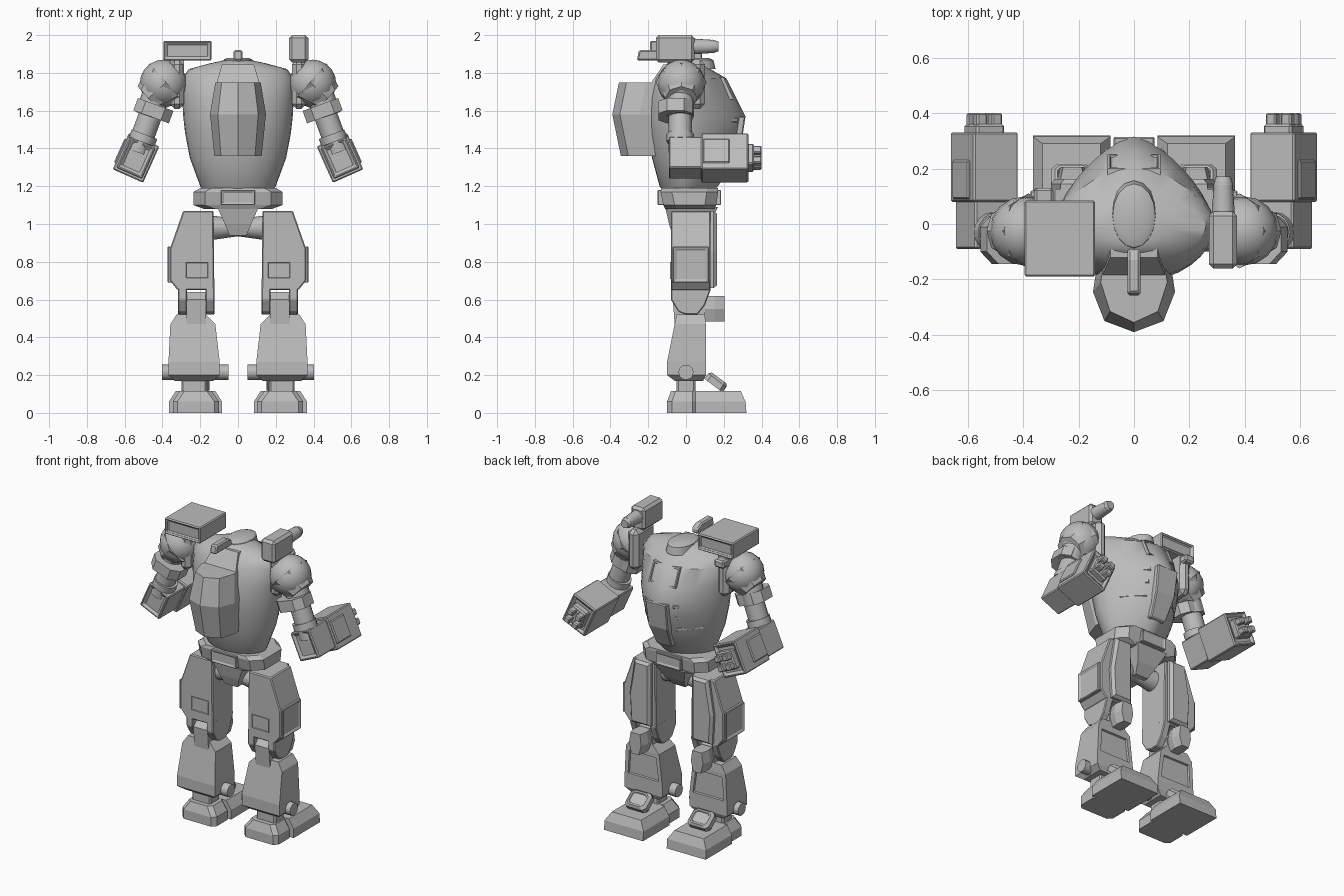
import bpy, bmesh, math
from mathutils import Vector, Matrix

cube = bpy.data.objects.get("Cube")
if cube:
    bpy.data.objects.remove(cube, do_unlink=True)

grey = bpy.data.materials.new("plain_grey")
grey.use_nodes = True
grey.diffuse_color = (0.5, 0.5, 0.5, 1)
grey.node_tree.nodes["Principled BSDF"].inputs["Base Color"].default_value = (0.5, 0.5, 0.5, 1)


def finish(name, bm, mirror=False, smooth=False, bevel=0, insets=(), matrix=None):
    """Turn a bmesh into an object; insets are (direction, rim, depth)."""
    bmesh.ops.recalc_face_normals(bm, faces=bm.faces)
    for direction, rim, depth in insets:
        d = Vector(direction)
        face = max(bm.faces, key=lambda f: (round(f.normal.dot(d), 1), f.calc_area()))
        bmesh.ops.inset_region(bm, faces=[face], thickness=rim, depth=0)
        bmesh.ops.inset_region(bm, faces=[face], thickness=0.004, depth=depth)
    if matrix:
        bm.transform(matrix)
    me = bpy.data.meshes.new(name)
    bm.to_mesh(me)
    bm.free()
    me.materials.append(grey)
    ob = bpy.data.objects.new(name, me)
    bpy.context.collection.objects.link(ob)
    if smooth:
        bpy.ops.object.select_all(action="DESELECT")
        ob.select_set(True)
        bpy.context.view_layer.objects.active = ob
        bpy.ops.object.shade_smooth_by_angle(angle=math.radians(35))
    if bevel:
        b = ob.modifiers.new("Bevel", "BEVEL")
        b.width, b.segments, b.limit_method = bevel, 1, "ANGLE"
    if mirror:
        ob.modifiers.new("Mirror", "MIRROR")
    return ob


def loft(name, rings, **kw):
    """Skin a list of equal-length point rings and cap the ends."""
    bm = bmesh.new()
    rows = [[bm.verts.new(p) for p in ring] for ring in rings]
    n = len(rows[0])
    for a, b in zip(rows, rows[1:]):
        for i in range(n):
            j = (i + 1) % n
            bm.faces.new((a[i], a[j], b[j], b[i]))
    bm.faces.new(rows[0])
    bm.faces.new(rows[-1])
    return finish(name, bm, **kw)


def stack(name, sections, cut=0, **kw):
    """Rectangles (z, x0, x1, y0, y1) stacked upward, corners cut if asked."""
    rings = []
    for z, x0, x1, y0, y1 in sections:
        if cut:
            flat = [(x0 + cut, y0), (x1 - cut, y0), (x1, y0 + cut), (x1, y1 - cut),
                    (x1 - cut, y1), (x0 + cut, y1), (x0, y1 - cut), (x0, y0 + cut)]
        else:
            flat = [(x0, y0), (x1, y0), (x1, y1), (x0, y1)]
        rings.append([(x, y, z) for x, y in flat])
    return loft(name, rings, **kw)


def box(name, x0, x1, y0, y1, z0, z1, **kw):
    return stack(name, [(z0, x0, x1, y0, y1), (z1, x0, x1, y0, y1)], **kw)


def prism_x(name, profile, x0, x1, **kw):
    """Extrude a (y, z) profile along x."""
    return loft(name, [[(x, y, z) for y, z in profile] for x in (x0, x1)], **kw)


def rod(name, a, b, r0, r1=None, sides=16, **kw):
    a, b = Vector(a), Vector(b)
    bm = bmesh.new()
    m = Matrix.Translation((a + b) / 2) @ (b - a).to_track_quat("Z", "Y").to_matrix().to_4x4()
    bmesh.ops.create_cone(bm, cap_ends=True, segments=sides, radius1=r0,
                          radius2=r0 if r1 is None else r1, depth=(b - a).length, matrix=m)
    return finish(name, bm, smooth=sides > 8, **kw)


# Torso: egg-shaped hull with a prow toward +y
def hull_ring(z, rx, front, back, n=32):
    pts = []
    for i in range(n):
        t = 2 * math.pi * i / n
        c, s = math.cos(t), math.sin(t)
        p = 1.45 if s > 0 else 2
        k = (abs(c) ** p + abs(s) ** p) ** (-1 / p)
        pts.append((rx * c * k, (front if s > 0 else back) * s * k, z))
    return pts


hull = [(1.16, .17, .13, .11), (1.2, .2, .17, .14), (1.35, .255, .265, .18), (1.48, .28, .3, .205),
        (1.57, .29, .315, .21), (1.66, .295, .27, .2), (1.77, .295, .215, .17),
        (1.82, .26, .13, .13), (1.85, .15, .1, .1), (1.865, .08, .08, .08)]
loft("torso", [hull_ring(*h) for h in hull], smooth=True)
stack("chest_plate", [(1.26, -.055, .055, .1, .225), (1.4, -.07, .07, .1, .29),
                      (1.57, -.075, .075, .1, .315)], bevel=.006)
loft("visor", [[(x, y, z) for x, y, z in ((-w, .252, 1.66), (w, .252, 1.66), (w, .2, 1.775), (-w, .2, 1.775))]
               if k else [(-w, .1, 1.66), (w, .1, 1.66), (w, .1, 1.775), (-w, .1, 1.775)]
               for k, w in ((0, .1), (1, .095))], insets=[((0, 1, .4), .012, -.008)])
for i in range(3):
    z = 1.55 - .08 * i
    rod(f"chest_vent_{i + 1}", (.09, .265 - .02 * i, z), (.2, .13 - .01 * i, z), .016, sides=6, mirror=True)
loft("top_hatch", [[(.077 * s * math.cos(t), .03 + .115 * s * math.sin(t), z)
                    for t in [k * math.pi / 8 for k in range(16)]]
                   for z, s in ((1.82, 1.1), (1.868, 1), (1.88, .75))], smooth=True)
prism_x("antenna", [(-.26, 1.865), (-.09, 1.865), (-.09, 1.9), (-.13, 1.92), (-.25, 1.92)], -.023, .023, bevel=.008)

# Backpack: faceted shell bulging toward -y
pack = []
for z, w, out in ((1.36, .125, .345), (1.58, .148, .39), (1.75, .12, .355)):
    pack.append([(-w * .85, -.1, z), (-w, .145 - out, z), (-w * .72, .04 - out, z), (0, -out, z),
                 (w * .72, .04 - out, z), (w, .145 - out, z), (w * .85, -.1, z)])
loft("backpack", pack)
stack("backpack_neck", [(1.74, -.115, .115, -.19, -.05), (1.845, -.085, .085, -.12, -.03)])

# Waist and pelvis
stack("waist", [(1.08, -.18, .18, -.11, .15), (1.1, -.235, .235, -.12, .16),
                (1.17, -.235, .235, -.135, .17), (1.19, -.2, .2, -.13, .17)], cut=.06)
box("belt_block", -.09, .09, -.15, .185, 1.1, 1.18, bevel=.008,
    insets=[((0, -1, 0), .012, -.006), ((0, 1, 0), .012, -.006)])
stack("pelvis", [(.94, -.045, .045, -.07, .07), (1.0, -.07, .07, -.09, .12), (1.09, -.11, .11, -.11, .17)])
rod("hip_axle", (0, .01, .98), (.14, .01, .98), .045, .065, mirror=True)

# Thighs
loft("thigh", [[(x, y, z) for x, z in ((.125, .65), (.32, .65), (.36, .7), (.36, .87), (.29, 1.07), (.13, 1.07))]
               for y in (-.08, .13)], mirror=True, bevel=.006)
box("thigh_side_panel", .34, .373, -.07, .12, .69, .88, mirror=True, bevel=.012, insets=[((1, 0, 0), .018, -.007)])
box("thigh_back_panel", .155, .28, -.086, -.07, .71, .8, mirror=True, insets=[((0, -1, 0), .006, -.005)])
loft("thigh_front_plate", [[(x, y, z) for x, z in ((.15 + d, .66 + d), (.29 - d, .66 + d), (.3 - d, .85),
                                                    (.265 - d, 1.07 - d), (.15 + d, 1.07 - d))]
                           for y, d in ((.12, 0), (.145, 0), (.163, .015))], mirror=True)
cheek = [(-.08, .67), (-.08, .6), (-.04, .535), (.0, .52), (.06, .52), (.1, .57), (.13, .65), (.13, .67)]
for side, x0 in (("inner", .125), ("outer", .27)):
    prism_x(f"knee_cheek_{side}", cheek, x0, x0 + .047, mirror=True, bevel=.005)
prism_x("knee_joint", [(-.06, .47), (-.07, .6), (-.03, .64), (.07, .64), (.1, .6), (.1, .47)], .17, .272, mirror=True)
loft("knee_pad", [[(.222 + s * w, y + dy, z) for w, z in ((-.035, .485), (.035, .485), (.058, .55),
                                                          (.045, .62), (-.045, .62), (-.058, .55))]
                  for y, s, dy in ((.1, .8, 0), (.15, 1, 0), (.2, .75, .005))], mirror=True)

# Shins, ankles and feet
stack("shin", [(.17, .13, .335, -.06, .09), (.2, .097, .368, -.1, .105), (.27, .097, .368, -.1, .105),
               (.47, .12, .358, -.06, .105), (.52, .17, .325, -.05, .1)], mirror=True,
      insets=[((0, 1, 0), .035, -.012)])
rod("ankle_bolt", (.05, 0, .215), (.402, 0, .215), .04, sides=12, mirror=True)
box("ankle", .165, .3, -.05, .05, .09, .2, mirror=True, bevel=.01)
tilt = Matrix.Translation((.225, .16, .165)) @ Matrix.Rotation(math.radians(-37), 4, "X")
stack("ankle_guard", [(-.025, -.075, .075, -.06, .06), (.01, -.075, .075, -.06, .06),
                      (.025, -.06, .06, -.048, .048)], cut=.02, mirror=True, matrix=tilt,
      insets=[((0, 0, 1), .01, -.006)])
stack("heel", [(0, .1, .345, -.1, .06), (.06, .1, .345, -.1, .06), (.115, .14, .31, -.08, .06)],
      cut=.025, mirror=True)
stack("toe", [(0, .085, .365, .05, .32), (.06, .085, .365, .05, .315), (.115, .12, .33, .05, .29)], mirror=True)

# Shoulders and upper arms
box("shoulder_mount", .285, .36, -.1, .1, 1.61, 1.87, mirror=True, bevel=.025)
ball = bmesh.new()
bmesh.ops.create_uvsphere(ball, u_segments=16, v_segments=10, radius=.125,
                          matrix=Matrix.Translation((.395, -.025, 1.745)))
finish("shoulder_ball", ball, mirror=True, smooth=True)
rod("shoulder_cap", (.38, -.025, 1.75), (.475, -.025, 1.665), .135, .085, sides=8, mirror=True)
rod("upper_arm", (.42, -.03, 1.73), (.475, -.03, 1.57), .072, mirror=True)
rod("lower_arm", (.455, -.03, 1.6), (.535, -.03, 1.38), .062, mirror=True)
rod("elbow_ring", (.495, -.03, 1.475), (.51, -.03, 1.435), .072, mirror=True)
band = Matrix.Translation((.448, -.05, 1.6)) @ Matrix.Rotation(math.radians(-20), 4, "Y")
stack("elbow_band", [(z, -.1, .1, -.095, .085) for z in (-.035, .035)], cut=.045, mirror=True, matrix=band)

# Forearm boxes with muzzles
arm = Matrix.Translation((.54, 0, 1.35)) @ Matrix.Rotation(math.radians(-24), 4, "Y")
kw = dict(mirror=True, matrix=arm)
box("forearm_rear", -.075, .075, -.09, .09, -.09, .09, bevel=.012, insets=[((0, -1, 0), .025, -.012)], **kw)
box("forearm_front", -.088, .088, .08, .33, -.105, .105, bevel=.012, insets=[((0, 1, 0), .025, -.012)], **kw)
box("forearm_side_plate", .08, .097, .09, .23, -.07, .07, bevel=.006, **kw)
box("muzzle_block", -.055, .055, .3, .36, -.06, .06, bevel=.008, **kw)
for i, (x, z) in enumerate(((-.03, -.03), (.03, -.03), (-.03, .03), (.03, .03))):
    box(f"muzzle_{i + 1}", x - .02, x + .02, .35, .4, z - .02, z + .02, bevel=.006, **kw)

# Shoulder launcher on the -x side, cannon on the +x side
box("launcher", -.395, -.14, -.19, .085, 1.865, 1.97, bevel=.012,
    insets=[((0, -1, 0), .018, -.015), ((0, 1, 0), .018, -.015)])
box("launcher_mount", -.36, -.285, -.08, .08, 1.8, 1.875)
box("launcher_sight", -.36, -.29, .07, .13, 1.81, 1.86, bevel=.01)
box("cannon", .27, .372, -.16, .045, 1.855, 2.0, bevel=.016)
rod("cannon_barrel", (.322, .03, 1.94), (.322, .15, 1.94), .042, .034)
rod("cannon_muzzle", (.322, .14, 1.94), (.322, .172, 1.94), .036, .026)
